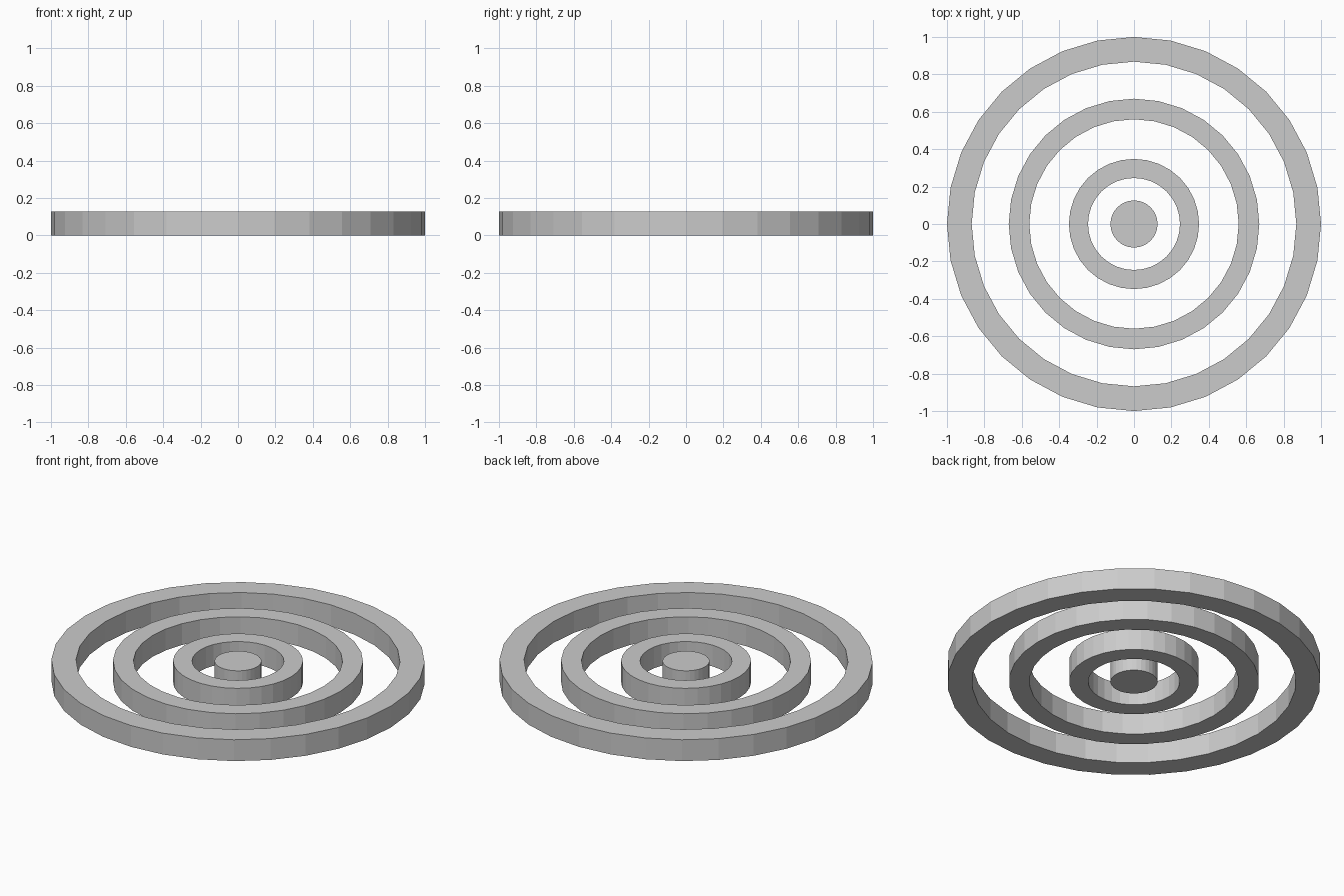
import bpy, bmesh, math

if "Cube" in bpy.data.objects:
    bpy.data.objects.remove(bpy.data.objects["Cube"])

SIDES = 32
HEIGHT = 0.126


def make_object(name, bm):
    bmesh.ops.recalc_face_normals(bm, faces=bm.faces)
    mesh = bpy.data.meshes.new(name)
    bm.to_mesh(mesh)
    bm.free()
    bpy.context.collection.objects.link(bpy.data.objects.new(name, mesh))


def circle(bm, radius, z):
    step = 2 * math.pi / SIDES
    return [bm.verts.new((radius * math.cos(i * step), radius * math.sin(i * step), z))
            for i in range(SIDES)]


def flat_ring(name, outer, inner):
    bm = bmesh.new()
    # rectangular cross-section, walked around the ring
    loops = [circle(bm, r, z) for r, z in
             ((outer, 0), (outer, HEIGHT), (inner, HEIGHT), (inner, 0))]
    for k in range(4):
        a, b = loops[k], loops[(k + 1) % 4]
        for i in range(SIDES):
            j = (i + 1) % SIDES
            bm.faces.new((a[i], a[j], b[j], b[i]))
    make_object(name, bm)


def disc(name, radius):
    bm = bmesh.new()
    low, high = circle(bm, radius, 0), circle(bm, radius, HEIGHT)
    bm.faces.new(low[::-1])
    bm.faces.new(high)
    for i in range(SIDES):
        j = (i + 1) % SIDES
        bm.faces.new((low[i], low[j], high[j], high[i]))
    make_object(name, bm)


# Concentric target: three rings around a central disc
flat_ring("outer_ring", 1.0, 0.868)
flat_ring("middle_ring", 0.67, 0.56)
flat_ring("inner_ring", 0.348, 0.246)
disc("centre_disc", 0.126)
